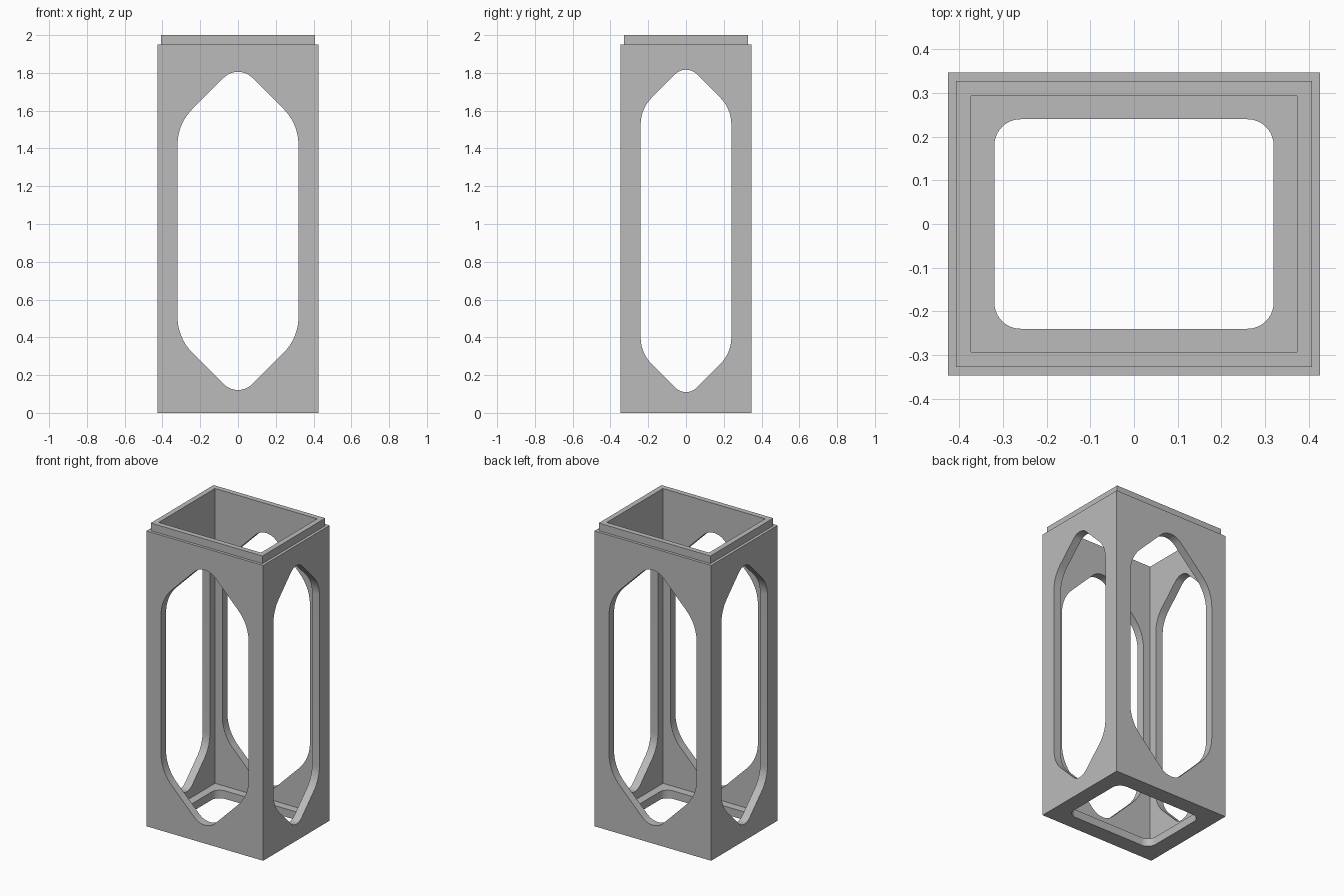
import bpy, bmesh, math
from mathutils import Vector, Matrix

cube = bpy.data.objects.get("Cube")
if cube:
    bpy.data.objects.remove(cube, do_unlink=True)

U = 2 / 37.5                    # wall thickness, the module of the frame
WIDTH, DEPTH, SHOULDER, TOP = 16 * U, 13 * U, 1.95, 2.0

grey = bpy.data.materials.new("plain grey")
grey.use_nodes = True
grey.diffuse_color = (0.5, 0.5, 0.5, 1)
grey.node_tree.nodes["Principled BSDF"].inputs["Base Color"].default_value = (0.5, 0.5, 0.5, 1)


def to_object(name, bm):
    bmesh.ops.recalc_face_normals(bm, faces=bm.faces[:])
    mesh = bpy.data.meshes.new(name)
    bm.to_mesh(mesh)
    bm.free()
    mesh.materials.append(grey)
    obj = bpy.data.objects.new(name, mesh)
    bpy.context.collection.objects.link(obj)
    return obj


def box(bm, w, d, z0, z1):
    size = Matrix.Diagonal((w, d, z1 - z0, 1))
    bmesh.ops.create_cube(bm, size=1, matrix=Matrix.Translation((0, 0, (z0 + z1) / 2)) @ size)


def rounded(corners, steps=10):
    """Outline with each (x, y, radius) corner replaced by an arc."""
    outline = []
    for i, (x, y, r) in enumerate(corners):
        p = Vector((x, y))
        a = (Vector(corners[i - 1][:2]) - p).normalized()
        b = (Vector(corners[(i + 1) % len(corners)][:2]) - p).normalized()
        half = a.angle(b) / 2
        mid = (a + b).normalized()
        center = p + mid * r / math.sin(half)
        side = a - mid * a.dot(mid)
        side.normalize()
        sweep = math.pi / 2 - half
        for k in range(steps + 1):
            t = sweep * (1 - 2 * k / steps)
            outline.append(center + r * (side * math.sin(t) - mid * math.cos(t)))
    return outline


def prism(name, outline, place, vector):
    bm = bmesh.new()
    face = bm.faces.new([bm.verts.new(place(p)) for p in outline])
    out = bmesh.ops.extrude_face_region(bm, geom=[face])
    verts = [g for g in out["geom"] if isinstance(g, bmesh.types.BMVert)]
    bmesh.ops.translate(bm, verts=verts, vec=vector)
    return to_object(name, bm)


def window(half, scale):
    """Tall hexagon with 45 degree ends, softened at every corner."""
    low, high = 0.077, 1.85
    tip, bend = 2 * U * scale, 5 * U * scale
    return rounded([(0, low, tip), (half, low + half, bend), (half, high - half, bend),
                    (0, high, tip), (-half, high - half, bend), (-half, low + half, bend)])


# Outer body with a stepped-in collar on top
bm = bmesh.new()
box(bm, WIDTH, DEPTH, 0, SHOULDER)
bm.faces.ensure_lookup_table()
top = max(bm.faces, key=lambda f: f.calc_center_median().z)
bmesh.ops.inset_region(bm, faces=[top], thickness=U / 2)
out = bmesh.ops.extrude_face_region(bm, geom=[top])
bmesh.ops.translate(bm, verts=[g for g in out["geom"] if isinstance(g, bmesh.types.BMVert)],
                    vec=(0, 0, TOP - SHOULDER))
if top.is_valid:
    bmesh.ops.delete(bm, geom=[top], context='FACES_ONLY')
frame = to_object("lantern_frame", bm)

# Cutters: cavity, floor opening, and the through windows of both wall pairs
bm = bmesh.new()
box(bm, WIDTH - 2 * U, DEPTH - 2 * U, U, TOP + 0.2)
cavity = to_object("cavity_cutter", bm)

hx, hy, r = 6 * U, 4.5 * U, 0.06
floor_hole = prism("floor_cutter", rounded([(hx, hy, r), (-hx, hy, r), (-hx, -hy, r), (hx, -hy, r)]),
                   lambda p: (p.x, p.y, -0.2), (0, 0, 0.4))
front_hole = prism("front_window_cutter", window(6 * U, 1),
                   lambda p: (p.x, -1, p.y), (0, 2, 0))
side_hole = prism("side_window_cutter", window(4.5 * U, 0.75),
                  lambda p: (-1, p.x, p.y), (2, 0, 0))

bpy.ops.object.select_all(action='DESELECT')
bpy.context.view_layer.objects.active = frame
frame.select_set(True)
for cutter in (cavity, floor_hole, front_hole, side_hole):
    cutter.hide_render = True
    mod = frame.modifiers.new(cutter.name, 'BOOLEAN')
    mod.operation = 'DIFFERENCE'
    mod.solver = 'EXACT'
    mod.object = cutter
    bpy.ops.object.modifier_apply(modifier=mod.name)
    bpy.data.objects.remove(cutter, do_unlink=True)

bpy.ops.object.shade_smooth_by_angle(angle=math.radians(30))
